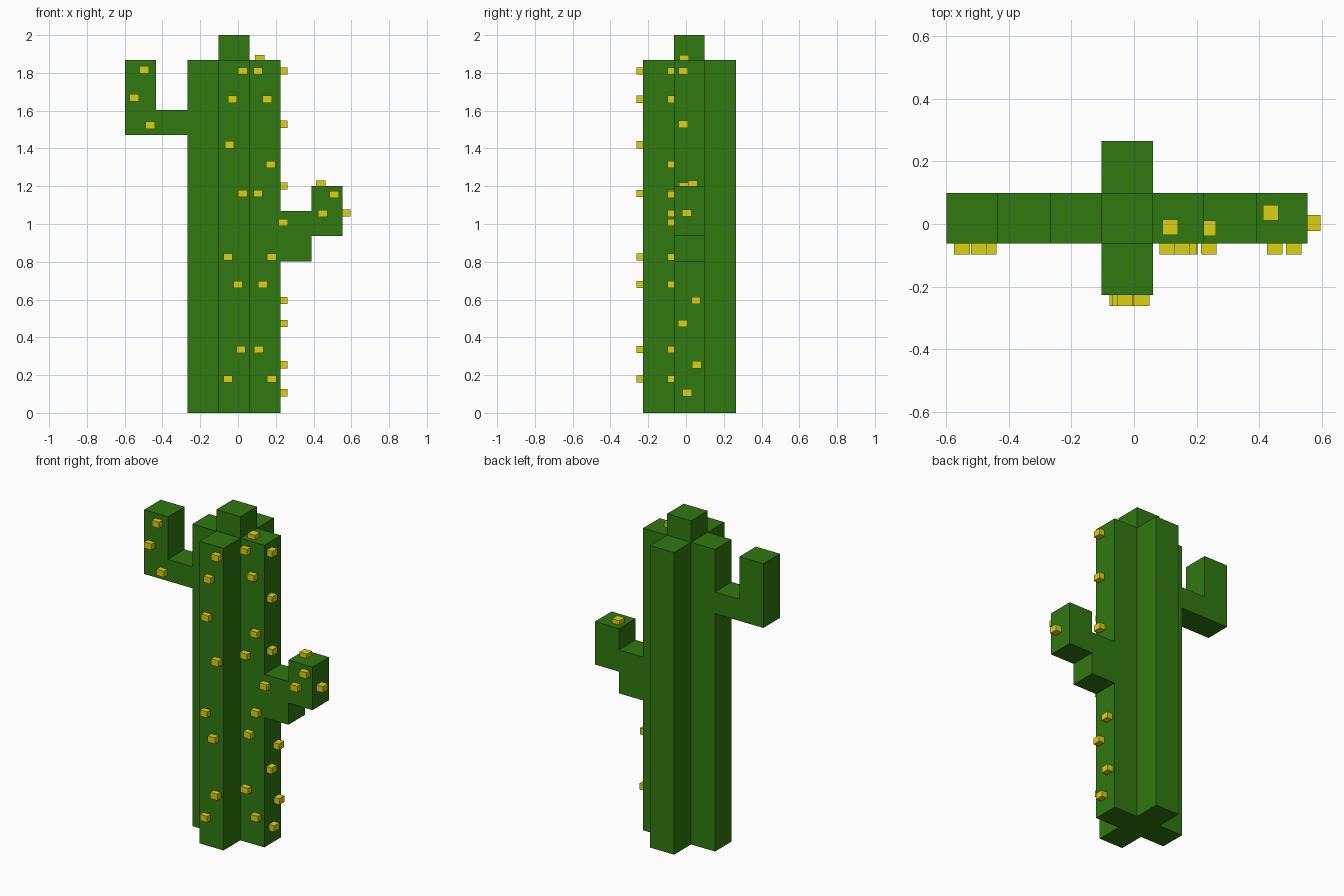
import bpy, bmesh
from mathutils import Vector

if "Cube" in bpy.data.objects:
    bpy.data.objects.remove(bpy.data.objects["Cube"])


def material(name, color):
    m = bpy.data.materials.new(name)
    m.diffuse_color = color
    m.use_nodes = True
    m.node_tree.nodes["Principled BSDF"].inputs["Base Color"].default_value = m.diffuse_color
    return m


GREEN = material("cactus_green", (0.03, 0.19, 0.005, 1))
YELLOW = material("spine_yellow", (0.72, 0.64, 0.005, 1))


def finish(name, bm, mat):
    bmesh.ops.recalc_face_normals(bm, faces=bm.faces)
    me = bpy.data.meshes.new(name)
    bm.to_mesh(me)
    bm.free()
    me.materials.append(mat)
    bpy.context.collection.objects.link(bpy.data.objects.new(name, me))


def extrude(name, points, offset):
    """Extrude a flat outline along an offset into a closed solid."""
    bm = bmesh.new()
    face = bm.faces.new([bm.verts.new(p) for p in points])
    res = bmesh.ops.extrude_face_region(bm, geom=[face], use_keep_orig=True)
    verts = [g for g in res["geom"] if isinstance(g, bmesh.types.BMVert)]
    bmesh.ops.translate(bm, verts=verts, vec=offset)
    finish(name, bm, GREEN)


# Grid lines of the blocky body
X = [-0.598, -0.434, -0.268, -0.104, 0.06, 0.224, 0.389, 0.553]
Y = [-0.227, -0.063, 0.099, 0.265]
TOP = 1.867

# Trunk with a plus-shaped cross-section
a, b, c, d = X[2:6]
e, f, g, h = Y
plus = [(b, e), (c, e), (c, f), (d, f), (d, g), (c, g),
        (c, h), (b, h), (b, g), (a, g), (a, f), (b, f)]
extrude("trunk", [(x, y, 0) for x, y in plus], (0, 0, TOP))

# Raised crown block
extrude("crown", [(b, f, TOP), (c, f, TOP), (c, g, TOP), (b, g, TOP)],
        (0, 0, 2 - TOP))

# Side arms, outlined from the front
left = [(X[2], 1.47), (X[2], 1.604), (X[1], 1.604), (X[1], TOP),
        (X[0], TOP), (X[0], 1.47)]
right = [(X[5], 0.802), (X[6], 0.802), (X[6], 0.936), (X[7], 0.936),
         (X[7], 1.202), (X[6], 1.202), (X[6], 1.07), (X[5], 1.07)]
for name, outline in (("left_arm", left), ("right_arm", right)):
    extrude(name, [(x, f, z) for x, z in outline], (0, g - f, 0))


def spines(name, axis, sign, level, spots, depth=0.034):
    """Small boxes standing on the plane axis = level."""
    bm = bmesh.new()
    size = Vector((0.05, 0.05, 0.038))
    size[axis] = depth
    for u, v in spots:
        centre = [u, v]
        centre.insert(axis, level + sign * depth / 2)
        verts = bmesh.ops.create_cube(bm, size=1)["verts"]
        bmesh.ops.scale(bm, verts=verts, vec=size)
        bmesh.ops.translate(bm, verts=verts, vec=centre)
    finish(name, bm, YELLOW)


# Spines on the front faces (x, z)
heights = [1.81, 1.66, 1.162, 0.826, 0.68, 0.335, 0.18]
rib_x = [0.024, -0.029, 0.024, -0.053, 0.0, 0.016, -0.053]
wing_x = [0.106, 0.154, 0.106, 0.178, 0.13, 0.11, 0.178]
spines("front_rib_spines", 1, -1, e, list(zip(rib_x, heights)) + [(-0.045, 1.42)])
spines("front_wing_spines", 1, -1, f, list(zip(wing_x, heights)) + [(0.174, 1.315)])
spines("left_arm_spines", 1, -1, f,
       [(-0.496, 1.817), (-0.549, 1.668), (-0.464, 1.523)])
spines("right_arm_spines", 1, -1, f,
       [(0.239, 1.008), (0.449, 1.056), (0.51, 1.156)])

# Spines on the right-hand faces (y, z)
spines("right_side_spines", 0, 1, d,
       [(-0.014, 1.81), (-0.014, 1.528), (-0.012, 1.202), (0.053, 0.595),
        (-0.017, 0.473), (0.057, 0.255), (0.006, 0.107)], 0.037)
spines("right_arm_tip_spine", 0, 1, X[7], [(0.003, 1.058)], 0.042)

# Spines on the upward faces (x, y)
for name, level, spot in (("trunk_top_spine", TOP, (0.116, -0.01)),
                          ("right_arm_top_spine", 1.202, (0.437, 0.036))):
    bm = bmesh.new()
    verts = bmesh.ops.create_cube(bm, size=1)["verts"]
    bmesh.ops.scale(bm, verts=verts, vec=(0.05, 0.05, 0.028))
    bmesh.ops.translate(bm, verts=verts, vec=(*spot, level + 0.014))
    finish(name, bm, YELLOW)
